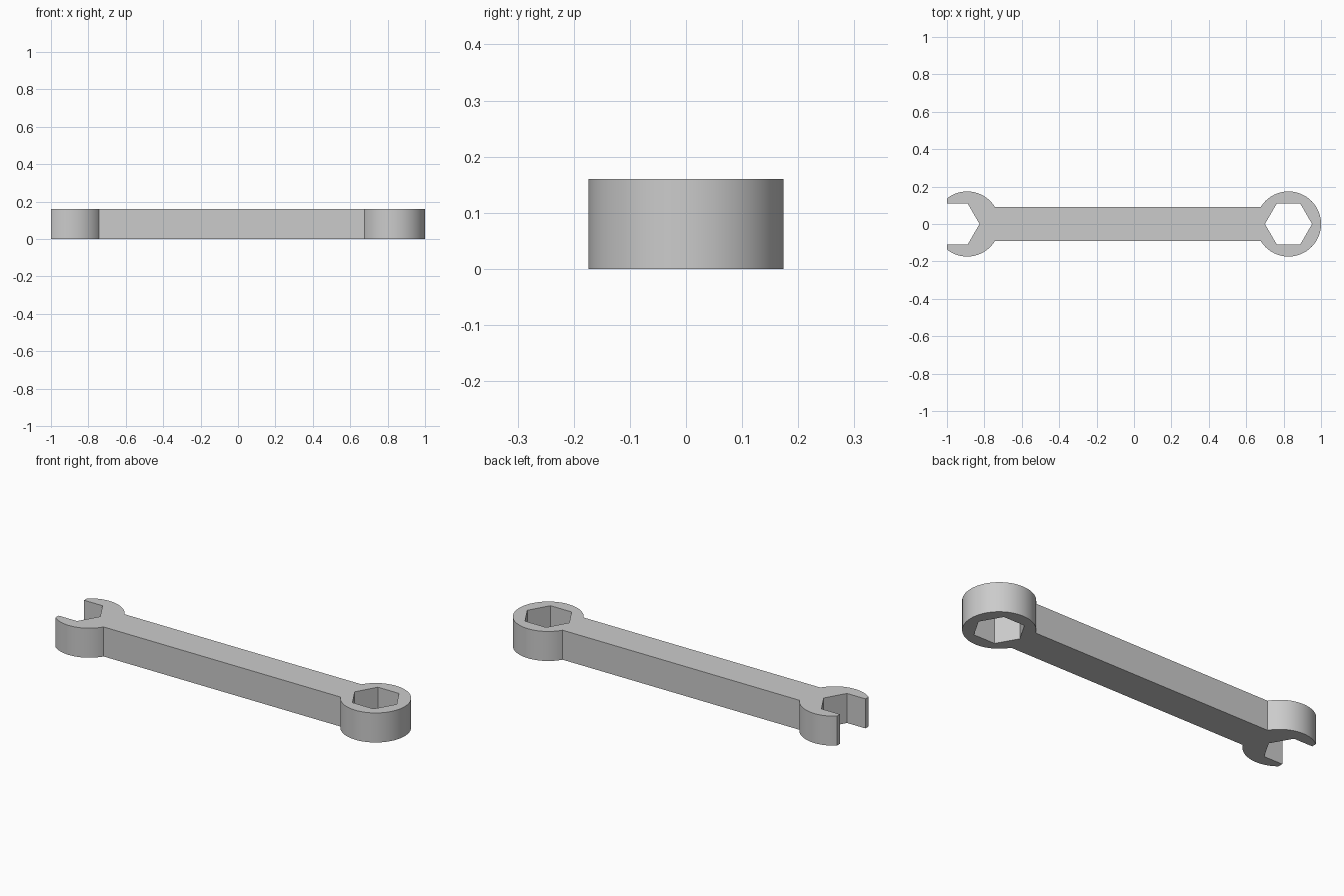
import bpy, bmesh, math
from mathutils import Vector

if "Cube" in bpy.data.objects:
    bpy.data.objects.remove(bpy.data.objects["Cube"])

R = 0.174           # head radius
HALF = 0.09         # half width of handle
HEX = 0.126         # hexagon corner radius
FLAT = HEX * math.sqrt(3) / 2
HEIGHT = 0.16
RING_X, JAW_X, JAW_HEX_X = 0.826, -0.892, -0.952


def arc(cx, a0, a1, n):
    return [(cx + R * math.cos(a0 + (a1 - a0) * i / n),
             R * math.sin(a0 + (a1 - a0) * i / n)) for i in range(n + 1)]


join = math.asin(HALF / R)
tip = math.acos((-1.0 - JAW_X) / R)

# outline: ring head, upper jaw, hexagonal mouth, lower jaw
upper_jaw = arc(JAW_X, join, tip, 32) + [(-1.0, FLAT), (JAW_HEX_X + HEX / 2, FLAT)]
lower_jaw = [(x, -y) for x, y in reversed(upper_jaw)]
outline = (arc(RING_X, join - math.pi, math.pi - join, 80)
           + upper_jaw + [(JAW_HEX_X + HEX, 0)] + lower_jaw)

# closed hexagonal hole in the ring head
hole = [(RING_X + HEX * math.cos(math.radians(60 * i)),
         HEX * math.sin(math.radians(60 * i))) for i in range(6)]

bm = bmesh.new()
edges = []
for loop in (outline, hole):
    vs = [bm.verts.new((x, y, 0)) for x, y in loop]
    edges += [bm.edges.new((vs[i], vs[(i + 1) % len(vs)])) for i in range(len(vs))]
bmesh.ops.triangle_fill(bm, edges=edges, use_beauty=True, normal=Vector((0, 0, 1)))

# raise the flat profile into a solid
ext = bmesh.ops.extrude_face_region(bm, geom=bm.faces[:], use_keep_orig=True)
bmesh.ops.translate(bm, vec=(0, 0, HEIGHT),
                    verts=[g for g in ext["geom"] if isinstance(g, bmesh.types.BMVert)])
bmesh.ops.recalc_face_normals(bm, faces=bm.faces[:])

mesh = bpy.data.meshes.new("wrench")
bm.to_mesh(mesh)
bm.free()
wrench = bpy.data.objects.new("wrench", mesh)
bpy.context.collection.objects.link(wrench)

steel = bpy.data.materials.new("steel grey")
steel.diffuse_color = (0.6, 0.6, 0.6, 1)
steel.use_nodes = True
steel.node_tree.nodes["Principled BSDF"].inputs["Base Color"].default_value = steel.diffuse_color
mesh.materials.append(steel)

bpy.context.view_layer.objects.active = wrench
wrench.select_set(True)
bpy.ops.object.shade_smooth_by_angle(angle=math.radians(30))
